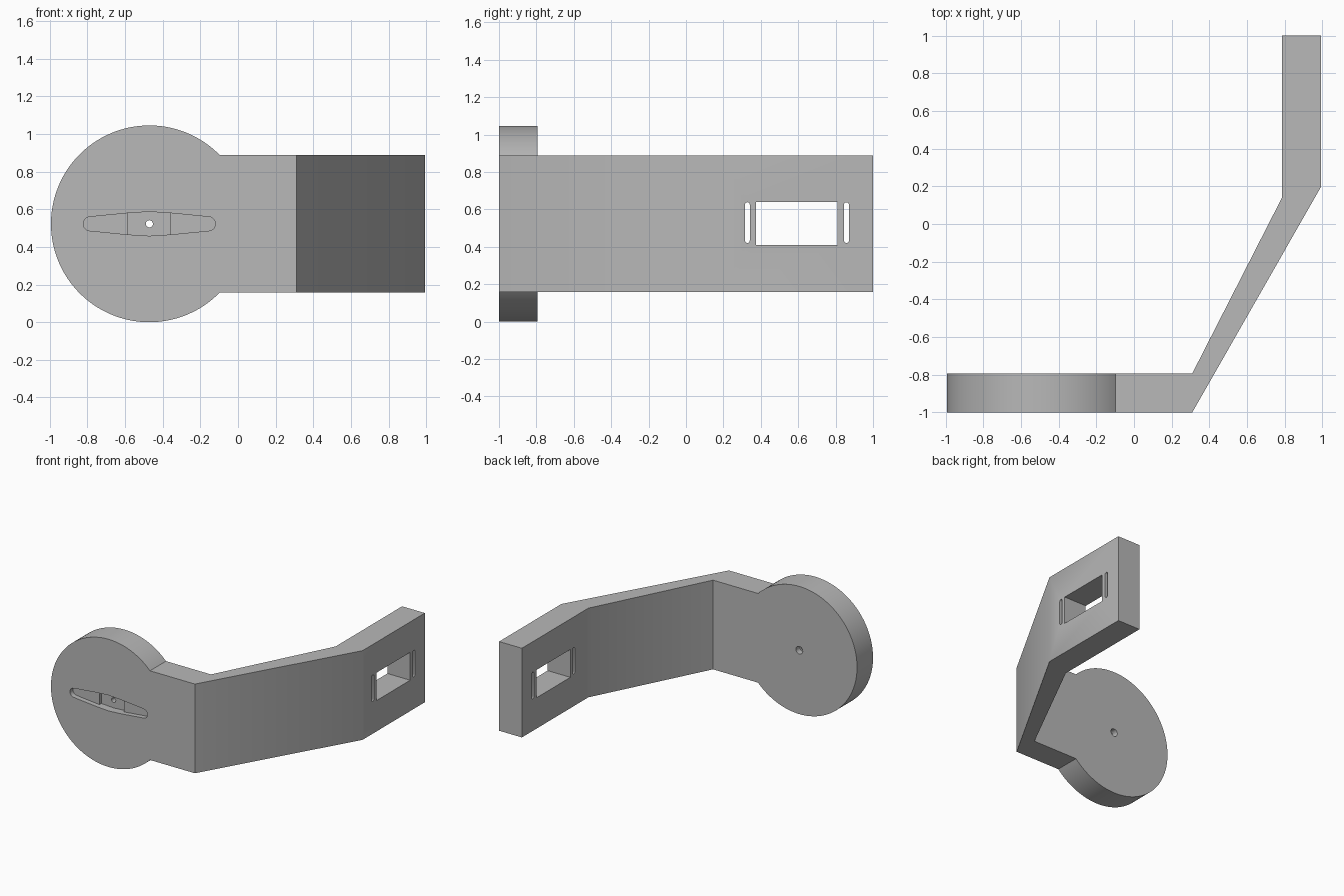
import bpy, bmesh
from math import pi, sin, cos, asin
from mathutils import Vector

cube = bpy.data.objects.get("Cube")
if cube:
    bpy.data.objects.remove(cube, do_unlink=True)

grey = bpy.data.materials.new("plain grey")
grey.use_nodes = True
grey.diffuse_color = (0.48, 0.48, 0.48, 1)
grey.node_tree.nodes["Principled BSDF"].inputs["Base Color"].default_value = grey.diffuse_color

CX, CZ, R = -0.471, 0.5225, 0.5225     # disc centre and radius
FRONT, BACK = -1.0, -0.793             # disc faces
HALF = 0.365                           # half height of the arm


def arc(cx, cz, r, start, end, steps):
    return [(cx + r * cos(start + (end - start) * i / steps),
             cz + r * sin(start + (end - start) * i / steps)) for i in range(steps + 1)]


def finish(name, bm):
    bmesh.ops.recalc_face_normals(bm, faces=bm.faces)
    mesh = bpy.data.meshes.new(name)
    bm.to_mesh(mesh)
    bm.free()
    mesh.materials.append(grey)
    obj = bpy.data.objects.new(name, mesh)
    bpy.context.collection.objects.link(obj)
    return obj


def prism(outline, axis, low, high):
    """Closed prism of a 2D outline along x or y."""
    bm = bmesh.new()
    place = lambda p, d: (d, p[0], p[1]) if axis == "x" else (p[0], d, p[1])
    a, b = [[bm.verts.new(place(p, d)) for p in outline] for d in (low, high)]
    bm.faces.new(a)
    bm.faces.new(b)
    for i in range(len(a)):
        j = (i + 1) % len(a)
        bm.faces.new((a[i], a[j], b[j], b[i]))
    return bm


# Disc with straight neck, as one keyhole outline
open_angle = asin(HALF / R)
neck_x = 0.31
outline = arc(CX, CZ, R, open_angle, 2 * pi - open_angle, 112)
outline += [(neck_x, CZ - HALF), (neck_x, CZ + HALF)]
bm = prism(outline, "y", FRONT, BACK)

# Bent arm: continue the neck end through the bend to the mounting plate
end = max(bm.faces, key=lambda f: f.calc_center_median().x)
ring = sorted(end.verts, key=lambda v: (v.co.y, v.co.z))
ring = [ring[0], ring[1], ring[3], ring[2]]
bm.faces.remove(end)
for outer, inner in (((0.992, 0.195), (0.786, 0.14)), ((0.992, 1.0), (0.786, 1.0))):
    corners = [(outer, -HALF), (outer, HALF), (inner, HALF), (inner, -HALF)]
    new = [bm.verts.new((p[0], p[1], CZ + h)) for p, h in corners]
    for i in range(4):
        j = (i + 1) % 4
        bm.faces.new((ring[i], ring[j], new[j], new[i]))
    ring = new
bm.faces.new(ring)
bracket = finish("bracket", bm)


def cut(name, outline, axis, low, high):
    cutter = finish(name, prism(outline, axis, low, high))
    cutter.hide_render = True
    mod = bracket.modifiers.new(name, "BOOLEAN")
    mod.operation, mod.solver, mod.object = "DIFFERENCE", "EXACT", cutter
    bpy.context.view_layer.objects.active = bracket
    bpy.ops.object.modifier_apply(modifier=name)
    bpy.data.objects.remove(cutter, do_unlink=True)


# Tapered recess in the disc front, with a deeper middle
tip = 0.037
right = arc(CX + 0.314, CZ, tip, -pi / 2 + 0.1, pi / 2 - 0.1, 12)
left = arc(CX - 0.314, CZ, tip, pi / 2 + 0.1, 3 * pi / 2 - 0.1, 12)


def middle(sign):
    return [(CX + sign * x, CZ + sign * z) for x, z in ((0.112, 0.057), (0, 0.064), (-0.112, 0.057))]


cut("horn_recess", right + middle(1) + left + middle(-1), "y", FRONT - 0.05, FRONT + 0.04)
cut("hub_recess", middle(1) + middle(-1), "y", FRONT - 0.05, FRONT + 0.065)

# Screw hole with a wider counterbore at the back
cut("screw_hole", arc(CX, CZ, 0.019, 0, 2 * pi * 31 / 32, 31), "y", FRONT - 0.1, BACK + 0.1)
cut("counterbore", arc(CX, CZ, 0.031, 0, 2 * pi * 31 / 32, 31), "y", BACK - 0.05, BACK + 0.1)

# Mounting window and the two slots beside it
cut("window", [(0.373, 0.41), (0.81, 0.41), (0.81, 0.638), (0.373, 0.638)], "x", 0.7, 1.1)
for y in (0.328, 0.858):
    slot = arc(y, 0.625, 0.013, 0, pi, 8) + arc(y, 0.433, 0.013, pi, 2 * pi, 8)
    cut("slot", slot, "x", 0.7, 1.1)

bpy.ops.object.select_all(action="DESELECT")
bracket.select_set(True)
bpy.context.view_layer.objects.active = bracket
bpy.ops.object.shade_smooth_by_angle()
